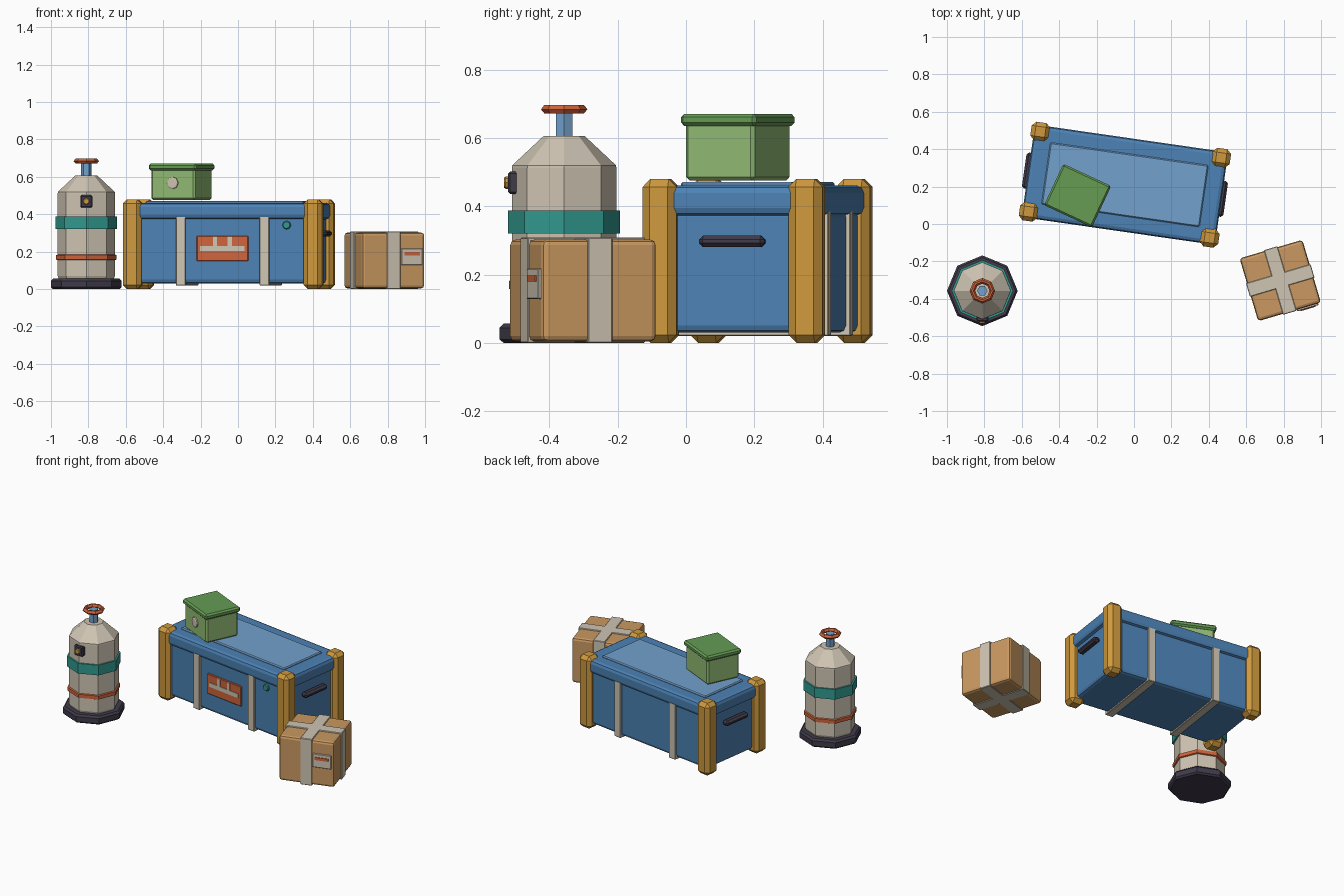
import bpy, bmesh
from math import radians, pi, cos, sin
from mathutils import Matrix, Vector

cube = bpy.data.objects.get("Cube")
if cube:
    bpy.data.objects.remove(cube)


def material(name, *srgb):
    lin = [((c + 0.055) / 1.055) ** 2.4 for c in srgb] + [1]
    m = bpy.data.materials.new(name)
    m.use_nodes = True
    m.diffuse_color = lin
    m.node_tree.nodes["Principled BSDF"].inputs["Base Color"].default_value = lin
    return m


blue = material("blue", 0.30, 0.51, 0.71)
light_blue = material("light blue", 0.45, 0.63, 0.80)
leaf = material("light green", 0.57, 0.73, 0.45)
green = material("dark green", 0.40, 0.61, 0.33)
yellow = material("ochre", 0.81, 0.60, 0.24)
beige = material("beige", 0.81, 0.77, 0.70)
teal = material("teal", 0.19, 0.60, 0.56)
orange = material("orange", 0.81, 0.39, 0.23)
charcoal = material("charcoal", 0.25, 0.23, 0.29)
card = material("cardboard", 0.79, 0.60, 0.38)


def frame(x, y, degrees=0):
    return Matrix.Translation((x, y, 0)) @ Matrix.Rotation(radians(degrees), 4, "Z")


def finish(name, bm, mat, place):
    bmesh.ops.recalc_face_normals(bm, faces=bm.faces)
    mesh = bpy.data.meshes.new(name)
    bm.to_mesh(mesh)
    bm.free()
    mesh.materials.append(mat)
    ob = bpy.data.objects.new(name, mesh)
    ob.matrix_world = place
    bpy.context.collection.objects.link(ob)
    return ob


def box(name, mat, place, center, size, bevel=0, segments=1):
    bm = bmesh.new()
    bmesh.ops.create_cube(bm, size=1)
    bmesh.ops.scale(bm, vec=size, verts=bm.verts)
    bmesh.ops.translate(bm, vec=center, verts=bm.verts)
    if bevel:
        bmesh.ops.bevel(bm, geom=bm.edges[:], offset=bevel, segments=segments,
                        profile=0.5, affect="EDGES")
    return finish(name, bm, mat, place)


def lathe(name, mat, place, profile, sides=8, closed=False):
    """Revolve (radius, z) points; ends are capped, or joined if closed."""
    bm = bmesh.new()
    rings = [[bm.verts.new((r * cos(2 * pi * i / sides), r * sin(2 * pi * i / sides), z))
              for i in range(sides)] for r, z in profile]
    pairs = list(zip(rings, rings[1:]))
    if closed:
        pairs.append((rings[-1], rings[0]))
    else:
        bm.faces.new(rings[0])
        bm.faces.new(rings[-1])
    for a, b in pairs:
        for i in range(sides):
            j = (i + 1) % sides
            bm.faces.new((a[i], a[j], b[j], b[i]))
    return finish(name, bm, mat, place)


def front_disc(name, mat, place, center, radius, depth, sides=8):
    """Short chamfered disc facing the local front."""
    turned = place @ Matrix.Translation(center) @ Matrix.Rotation(pi / 2, 4, "X")
    lathe(name, mat, turned, [(radius, 0), (radius, depth * 0.7), (radius * 0.8, depth)], sides)


def loop_band(name, mat, place, outer, inner, width, z_mid, along="Y"):
    """Rectangular strap loop around a box; outer and inner are (span, height)."""
    bm = bmesh.new()
    rows = []
    for span, height in (outer, inner):
        for side in (-1, 1):
            rows.append([])
            for sx, sz in ((-1, -1), (1, -1), (1, 1), (-1, 1)):
                a, z = sx * span / 2, z_mid + sz * height / 2
                b = side * width / 2
                rows[-1].append(bm.verts.new((b, a, z) if along == "Y" else (a, b, z)))
    o0, o1, i0, i1 = rows
    for a, b in ((o0, o1), (o1, i1), (i1, i0), (i0, o0)):
        for i in range(4):
            j = (i + 1) % 4
            bm.faces.new((a[i], a[j], b[j], b[i]))
    ob = finish(name, bm, mat, place)
    mod = ob.modifiers.new("soft edges", "BEVEL")
    mod.width = 0.003
    mod.segments = 1


# Large chest
chest = frame(-0.0485, 0.21, -8.2)
box("chest_body", blue, chest, (0, 0, 0.21), (1.0, 0.464, 0.36), 0.02, 2)
box("chest_lid", blue, chest, (0, 0, 0.417), (1.044, 0.5, 0.088), 0.022, 2)
box("chest_lid_panel", light_blue, chest, (0, 0, 0.46), (0.854, 0.334, 0.022), 0.006)
for sx in (-1, 1):
    for sy in (-1, 1):
        box("corner_post", yellow, chest, (sx * 0.4885, sy * 0.216, 0.24),
            (0.1, 0.1, 0.48), 0.023)
    loop_band("chest_strap", beige, chest @ Matrix.Translation((sx * 0.226, 0, 0)),
              (0.492, 0.37), (0.44, 0.33), 0.052, 0.205)
    box("side_handle", charcoal, chest, (sx * 0.521, 0, 0.297), (0.046, 0.194, 0.034), 0.012)

# Chest front label and latch button
box("chest_label", orange, chest, (0, -0.234, 0.217), (0.28, 0.016, 0.134), 0.004)
box("label_bar", beige, chest, (0, -0.243, 0.217), (0.24, 0.008, 0.028))
for x in (-0.04, 0.04):
    box("label_tick", beige, chest, (x, -0.243, 0.255), (0.022, 0.008, 0.05))
front_disc("latch_button", teal, chest, (0.346, -0.228, 0.342), 0.023, 0.018)

# Small green box on the chest
tin = frame(-0.3015, 0.152, -25)
box("tin_body", leaf, tin, (0, 0, 0.561), (0.26, 0.222, 0.17), 0.01)
box("tin_lid", green, tin, (0, 0, 0.653), (0.282, 0.244, 0.036), 0.01)
front_disc("tin_seal", beige, tin, (0, -0.11, 0.567), 0.033, 0.012)

# Gas tank
tank = frame(-0.811, -0.357)
lathe("tank_base", charcoal, tank,
      [(0.178, 0), (0.189, 0.01), (0.189, 0.044), (0.178, 0.056)])
lathe("tank_body", beige, tank,
      [(0.145, 0.05), (0.153, 0.07), (0.153, 0.512), (0.152, 0.52), (0.06, 0.606)])
lathe("tank_orange_band", orange, tank,
      [(0.15, 0.153), (0.161, 0.158), (0.161, 0.181), (0.15, 0.186)])
lathe("tank_teal_band", teal, tank, [(0.15, 0.32), (0.164, 0.32), (0.164, 0.387), (0.15, 0.387)])
lathe("valve_stem", light_blue, tank, [(0.028, 0.6), (0.028, 0.688)], 6)
lathe("valve_wheel", orange, tank,
      [(0.068, 0.684), (0.058, 0.697), (0.048, 0.697),
       (0.038, 0.684), (0.048, 0.672), (0.058, 0.672)], closed=True)
box("gauge_plate", charcoal, tank, (0, -0.149, 0.469), (0.064, 0.03, 0.066), 0.006)
front_disc("gauge_dial", yellow, tank, (0, -0.162, 0.469), 0.018, 0.014)

# Cardboard parcel with crossed tape
parcel = frame(0.782, -0.302, 16.5)
box("parcel_body", card, parcel, (0, 0, 0.153), (0.35, 0.35, 0.298), 0.016, 2)
for along in "XY":
    loop_band("parcel_tape", beige, parcel, (0.36, 0.308), (0.335, 0.285), 0.075, 0.154, along)
box("parcel_label", beige, parcel, (0.1, -0.178, 0.173), (0.118, 0.012, 0.09), 0.003)
box("parcel_label_mark", orange, parcel, (0.1, -0.185, 0.188), (0.085, 0.007, 0.018))
